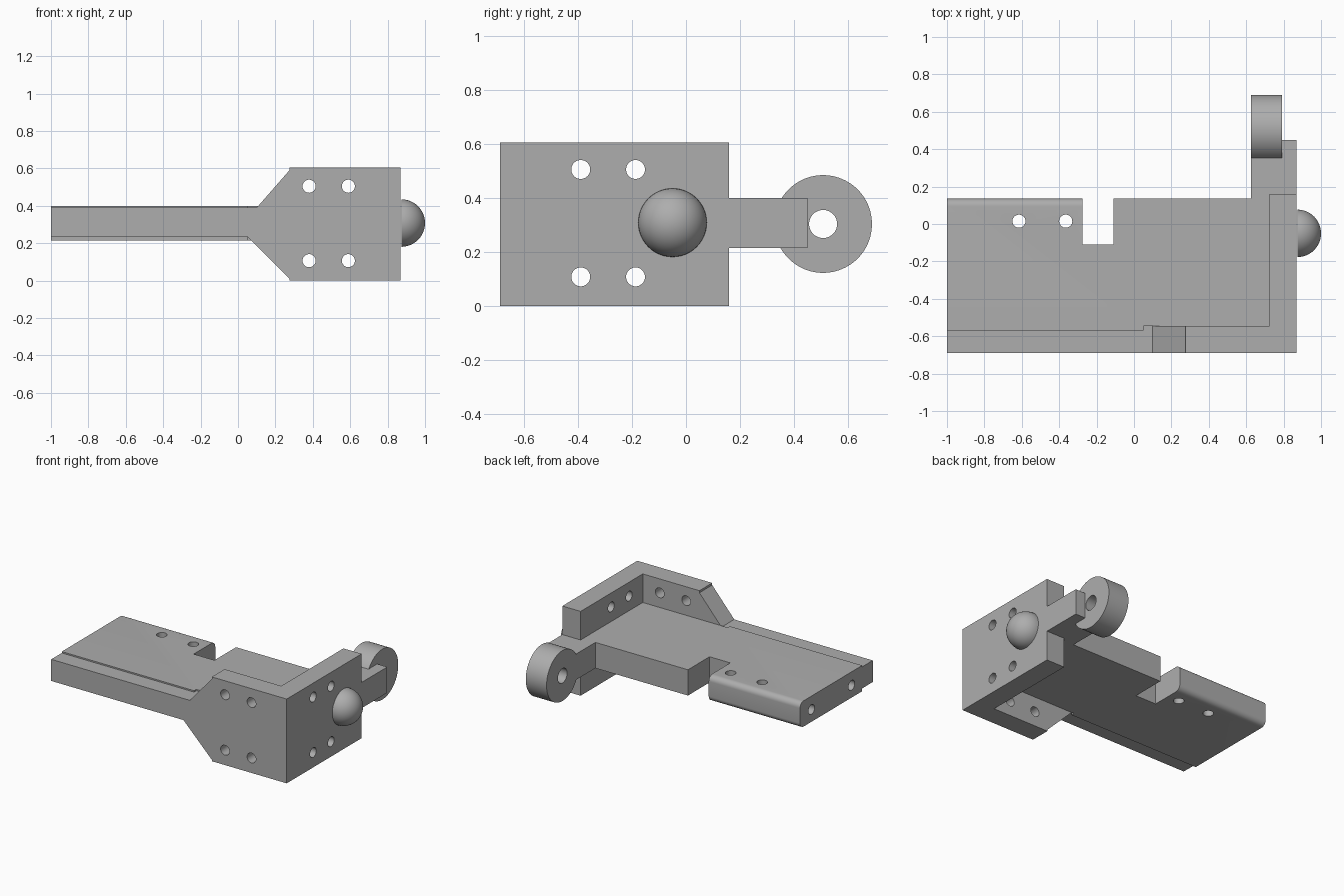
import bpy, bmesh, math
from mathutils import Matrix, Vector

if "Cube" in bpy.data.objects:
    bpy.data.objects.remove(bpy.data.objects["Cube"], do_unlink=True)

metal = bpy.data.materials.new("plain_grey")
metal.use_nodes = True
GREY = (0.42, 0.42, 0.42, 1)
metal.diffuse_color = GREY
metal.node_tree.nodes["Principled BSDF"].inputs["Base Color"].default_value = GREY

# Turns (u, v, depth) into model space for each extrusion axis
PLACE = {
    "X": lambda u, v, d: (d, u, v),
    "Y": lambda u, v, d: (u, d, v),
    "Z": lambda u, v, d: (u, v, d),
}


def finish(name, bm):
    bmesh.ops.recalc_face_normals(bm, faces=bm.faces)
    mesh = bpy.data.meshes.new(name)
    bm.to_mesh(mesh)
    bm.free()
    mesh.materials.append(metal)
    obj = bpy.data.objects.new(name, mesh)
    bpy.context.collection.objects.link(obj)
    return obj


def prism(name, outline, axis, lo, hi, round_edge=None, radius=0.04):
    bm = bmesh.new()
    face = bm.faces.new([bm.verts.new(PLACE[axis](u, v, lo)) for u, v in outline])
    shift = Vector(PLACE[axis](0, 0, hi - lo))
    top = bmesh.ops.extrude_face_region(bm, geom=[face], use_keep_orig=True)["geom"]
    bmesh.ops.translate(bm, vec=shift, verts=[g for g in top if isinstance(g, bmesh.types.BMVert)])
    if round_edge:
        edges = [e for e in bm.edges if all(round_edge(v.co) for v in e.verts)
                 and abs(e.verts[0].co.z - e.verts[1].co.z) < 0.001]
        bmesh.ops.bevel(bm, geom=edges, offset=radius, segments=8, profile=0.5, affect="EDGES")
    return finish(name, bm)


def rect(u0, u1, v0, v1):
    return [(u0, v0), (u1, v0), (u1, v1), (u0, v1)]


def circle(u, v, r, n=48):
    return [(u + r * math.cos(math.tau * i / n), v + r * math.sin(math.tau * i / n)) for i in range(n)]


def drill(obj, centres, r, axis, lo, hi):
    for u, v in centres:
        cutter = prism("drill_cutter", circle(u, v, r), axis, lo, hi)
        cutter.hide_render = True
        mod = obj.modifiers.new("hole", "BOOLEAN")
        mod.operation, mod.solver, mod.object = "DIFFERENCE", "EXACT", cutter
        bpy.context.view_layer.objects.active = obj
        bpy.ops.object.modifier_apply(modifier=mod.name)
        bpy.data.objects.remove(cutter, do_unlink=True)


LOW, HIGH, TOP = 0.215, 0.4, 0.605
FRONT, BACK, OUTER, INNER = -0.69, 0.135, 0.87, 0.725
MID, HOLE = 0.303, 0.035

# Main plate with rear slot and rounded rear edge on the long side
base_plate = prism("base_plate", [
    (-1, -0.57), (0.05, -0.57), (0.05, -0.545), (INNER, -0.545), (INNER, BACK),
    (-0.11, BACK), (-0.11, -0.11), (-0.275, -0.11), (-0.275, BACK), (-1, BACK)],
    "Z", LOW, HIGH, lambda c: c.y > BACK - 0.01 and c.x < -0.2)
drill(base_plate, [(-0.615, 0.015), (-0.365, 0.015)], HOLE, "Z", 0.1, 0.5)
drill(base_plate, [(0.005, MID), (-0.45, MID)], HOLE, "X", -1.1, -0.75)

# Thinner strip along the front edge
front_strip = prism("front_strip", rect(-1, 0.05, FRONT, -0.57), "Z", 0.235, 0.39)

# Tapered front flange
front_flange = prism("front_flange", [
    (0.05, 0.235), (0.275, 0.01), (0.275, 0), (OUTER, 0), (OUTER, TOP),
    (0.275, TOP), (0.275, 0.59), (0.1, 0.39), (0.05, 0.39)], "Y", FRONT, -0.545)
drill(front_flange, [(x, z) for x in (0.38, 0.59) for z in (0.107, 0.505)], HOLE, "Y", -0.8, -0.4)

# Side flange
side_flange = prism("side_flange", rect(-0.545, 0.16, 0, TOP), "X", INNER, OUTER)
drill(side_flange, [(y, z) for y in (-0.39, -0.187) for z in (0.107, 0.505)], HOLE, "X", 0.6, 1)

# Arm reaching back, stepped beside the ring
rear_arm = prism("rear_arm", [
    (0.625, BACK), (INNER, BACK), (INNER, 0.16), (OUTER, 0.16), (OUTER, 0.45),
    (0.79, 0.45), (0.79, 0.352), (0.625, 0.352)], "Z", LOW, HIGH)

# Ring at the end of the arm
pivot_ring = prism("pivot_ring", circle(0.508, MID, 0.181, 96), "X", 0.625, 0.79)
drill(pivot_ring, [(0.508, MID)], 0.052, "X", 0.5, 0.9)

# Half ball on the side flange
bm = bmesh.new()
bmesh.ops.create_uvsphere(bm, u_segments=48, v_segments=24, radius=0.127)
bmesh.ops.delete(bm, geom=[v for v in bm.verts if v.co.z < -0.001], context="VERTS")
bmesh.ops.holes_fill(bm, edges=bm.edges, sides=0)
bmesh.ops.transform(bm, verts=bm.verts, matrix=Matrix.Translation(
    (0.873, -0.05, 0.308)) @ Matrix.Rotation(math.pi / 2, 4, "Y"))
half_ball = finish("half_ball", bm)

# Smooth the round surfaces, keep edges sharp
bpy.ops.object.select_all(action="DESELECT")
for obj in (base_plate, front_strip, front_flange, side_flange, rear_arm, pivot_ring, half_ball):
    obj.select_set(True)
    bpy.context.view_layer.objects.active = obj
bpy.ops.object.shade_smooth_by_angle(angle=math.radians(30))
